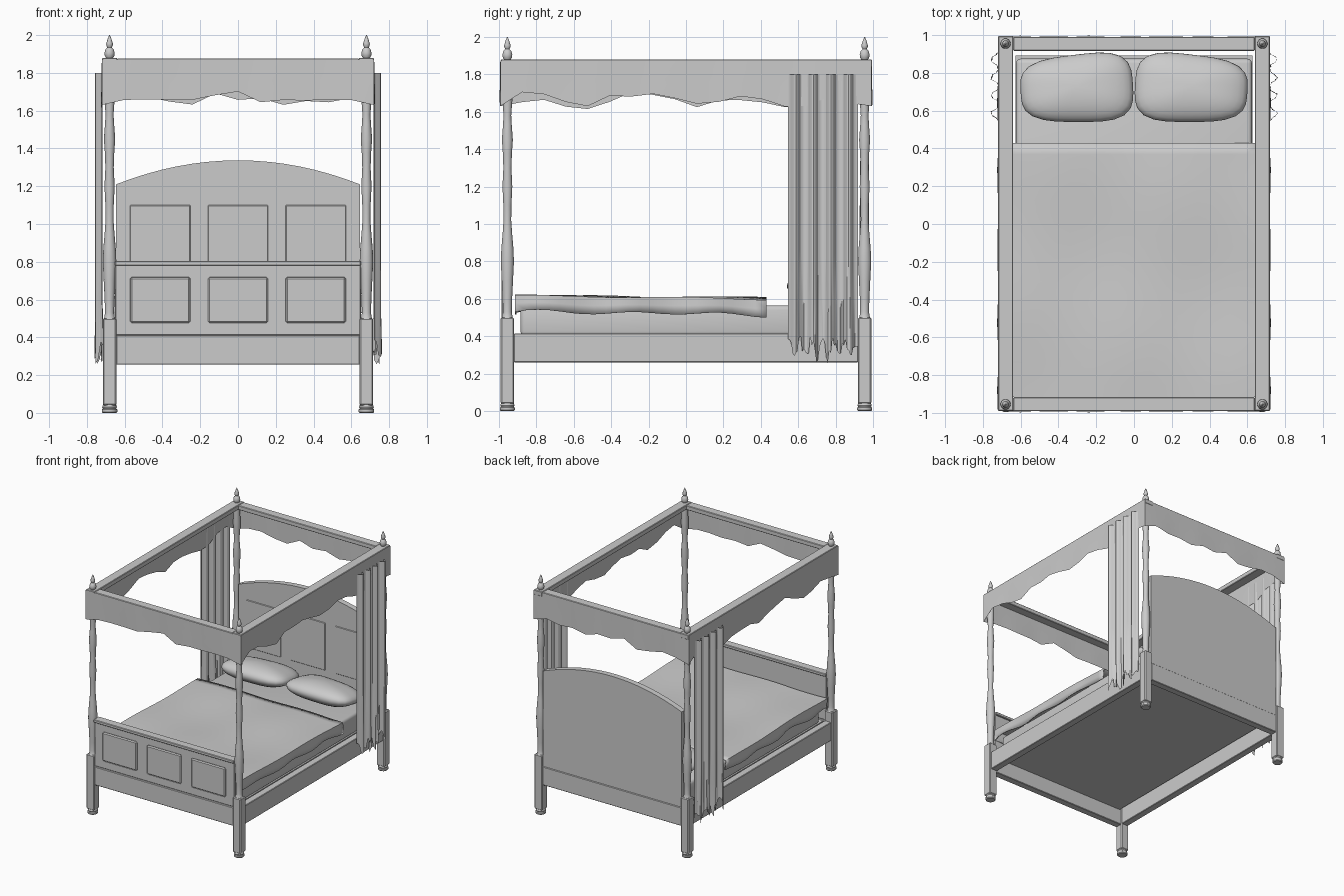
import bpy, bmesh, math, random
from mathutils import Matrix, Vector

if "Cube" in bpy.data.objects:
    bpy.data.objects.remove(bpy.data.objects["Cube"])
random.seed(4)

grey = bpy.data.materials.new("plain grey")
grey.diffuse_color = (0.6, 0.6, 0.6, 1)
grey.use_nodes = True
grey.node_tree.nodes["Principled BSDF"].inputs["Base Color"].default_value = grey.diffuse_color


def finish(name, bm, smooth=None):
    bmesh.ops.recalc_face_normals(bm, faces=bm.faces[:])
    me = bpy.data.meshes.new(name)
    bm.to_mesh(me)
    bm.free()
    me.materials.append(grey)
    ob = bpy.data.objects.new(name, me)
    bpy.context.collection.objects.link(ob)
    if smooth:
        bpy.ops.object.select_all(action='DESELECT')
        ob.select_set(True)
        bpy.context.view_layer.objects.active = ob
        bpy.ops.object.shade_smooth_by_angle(angle=math.radians(smooth))
    return ob


def box(name, x0, x1, y0, y1, z0, z1, bevel=0.004, segs=1):
    bm = bmesh.new()
    bmesh.ops.create_cube(bm, size=1)
    for v in bm.verts:
        v.co = ((x0 + x1) / 2 + v.co.x * (x1 - x0),
                (y0 + y1) / 2 + v.co.y * (y1 - y0),
                (z0 + z1) / 2 + v.co.z * (z1 - z0))
    if bevel:
        bmesh.ops.bevel(bm, geom=bm.edges[:], offset=bevel, segments=segs,
                        affect='EDGES', profile=0.5)
    return finish(name, bm, 40 if segs > 1 else None)


def lathe(name, cx, cy, profile, n=14):
    bm = bmesh.new()
    rings = [[bm.verts.new((cx + r * math.cos(2 * math.pi * i / n),
                            cy + r * math.sin(2 * math.pi * i / n), z))
              for i in range(n)] for r, z in profile]
    for a, b in zip(rings, rings[1:]):
        for i in range(n):
            j = (i + 1) % n
            bm.faces.new((a[i], a[j], b[j], b[i]))
    bm.faces.new(rings[0])
    bm.faces.new(rings[-1])
    return finish(name, bm, 35)


def sheet(name, rows, smooth=None):
    """Grid surface from rows of points."""
    bm = bmesh.new()
    g = [[bm.verts.new(p) for p in row] for row in rows]
    for a, b in zip(g, g[1:]):
        for i in range(len(a) - 1):
            bm.faces.new((a[i], a[i + 1], b[i + 1], b[i]))
    return finish(name, bm, smooth)


# Four posts: foot, square block, turned shaft, finial
foot = [(.036, 0), (.041, .006), (.041, .018), (.035, .022), (.039, .03), (.034, .045)]
shaft = [(.034, .49), (.028, .505), (.024, .53), (.026, .6), (.031, .7), (.036, .8),
         (.033, .87), (.026, .95), (.021, 1.02), (.022, 1.1), (.027, 1.2), (.022, 1.3),
         (.025, 1.38), (.030, 1.45), (.024, 1.53), (.021, 1.58), (.027, 1.66),
         (.028, 1.72), (.024, 1.86)]
finial = [(.016, 1.875), (.025, 1.89), (.027, 1.905), (.022, 1.925), (.012, 1.935),
          (.017, 1.945), (.018, 1.955), (.010, 1.98), (.002, 2.0)]
for sx in (-1, 1):
    for sy in (-1, 1):
        x, y = .68 * sx, .955 * sy
        lathe("post_foot", x, y, foot)
        box("post_block", x - .036, x + .036, y - .036, y + .036, .04, .5, .006)
        lathe("post_shaft", x, y, shaft)
        lathe("post_finial", x, y, finial)

# Canopy frame
for s in (-1, 1):
    box("canopy_side_rail", .68 * s - .04, .68 * s + .04, -.99, .995, 1.84, 1.88)
    box("canopy_end_rail", -.64, .64, .954 * s - .037, .954 * s + .037, 1.84, 1.877)


# Valance with ragged zigzag hem on all four sides
def valance(name, half, place):
    n = int(half * 18)
    hem = [1.66 + .018 * math.sin(i * 1.25) + random.uniform(-.032, .032) for i in range(n + 1)]
    hem[0] = hem[-1] = 1.63
    rows = []
    for k in range(4):
        t = k / 3
        rows.append([place(-half + 2 * half * i / n,
                           .004 * t * math.sin(i * 1.9) * (0 < i < n),
                           1.872 + (hem[i] - 1.872) * t) for i in range(n + 1)])
    sheet(name, rows, 30)


for s in (-1, 1):
    valance("side_valance", .993, lambda u, o, z: (s * (.721 + o), u, z))
    valance("end_valance", .721, lambda u, o, z: (u, s * (.993 + o), z))

# Bed rails, with the base set high between them
for s in (-1, 1):
    box("side_rail", .675 * s - .03, .675 * s + .03, -.92, .92, .26, .415)
    box("end_rail", -.645, .645, .955 * s - .03, .955 * s + .03, .255, .41)
box("bed_base", -.628, .628, -.925, .892, .385, .405, 0)

# Footboard with cap and raised panels
box("footboard", -.65, .65, -.975, -.935, .41, .785)
box("footboard_cap", -.65, .65, -.99, -.92, .78, .805)
for cx in (-.412, 0, .412):
    box("footboard_panel", cx - .16, cx + .16, -.986, -.97, .475, .72, .01)
    box("headboard_panel", cx - .16, cx + .16, .927, .95, .70, 1.10, .004)

# Arched headboard
bm = bmesh.new()
arch = [(-.645 + 1.29 * i / 16) for i in range(17)]
pts = [(-.645, .41)] + [(x, 1.337 - .127 * (x / .645) ** 2) for x in arch] + [(.645, .41)]
face = bm.faces.new([bm.verts.new((x, .931, z)) for x, z in pts])
ext = bmesh.ops.extrude_face_region(bm, geom=[face])
bmesh.ops.translate(bm, vec=(0, .047, 0),
                    verts=[v for v in ext["geom"] if isinstance(v, bmesh.types.BMVert)])
finish("headboard", bm, 30)

# Mattress
box("mattress", -.625, .625, -.885, .875, .40, .565, .025, 3)


# Blanket: gently uneven top with short wavy sides
def wave(x, y):
    return .005 * math.sin(7 * y + 2 * x) + .004 * math.sin(9 * x - 3 * y)


nx, ny, rows = 16, 22, []
for j in range(-2, ny + 1):
    y = -.915 + 1.345 * max(j, 0) / ny
    row = []
    for i in range(-2, nx + 3):
        x = -.675 + 1.35 * min(max(i, 0), nx) / nx
        drop = max(-i, i - nx, -j, 0)
        z = .614 - .012 * (y + .9) / 1.33 + wave(x, y)
        if drop:
            z -= .043 * drop - .004 * math.sin(13 * y + 8 * x) * drop
            out = .005 * drop * math.sin(15 * y + 11 * x)
            x += out if x > 0 else -out
        row.append((x, y, z))
    rows.append(row)
blanket = sheet("blanket", rows, 35)
mod = blanket.modifiers.new("thickness", 'SOLIDIFY')
mod.thickness = .008

# Pillows: squared-off cushions, front edge raised
for s in (-1, 1):
    bm = bmesh.new()
    bmesh.ops.create_uvsphere(bm, u_segments=32, v_segments=16, radius=1)
    for v in bm.verts:
        x, y, z = v.co
        r = math.hypot(x, y)
        if r > 1e-5:
            c, d = x / r, y / r
            k = (abs(c) ** 3.4 + abs(d) ** 3.4) ** (-1 / 3.4)
            x, y = c * k * r, d * k * r
        v.co = (x * .298, y * .18 * (1 - .1 * x * s), z * .085)
    bm.transform(Matrix.Translation(Vector((.303 * s, .718, .648)))
                 @ Matrix.Rotation(-.06 * s, 4, 'Z') @ Matrix.Rotation(-.15, 4, 'X'))
    finish("pillow", bm, 60)

# Pleated side curtains near the head end: round folds, ragged hem
n = 44
for s in (-1, 1):
    hem = [.33 + .045 * math.sin(i * .9 + 1) + random.uniform(-.03, .03) for i in range(n + 1)]
    rows = []
    for k in range(7):
        t = k / 6
        row = []
        for i in range(n + 1):
            y = .545 + .375 * i / n
            w = math.sin(2 * math.pi * (y - .561) / .095)
            x = .728 + (.029 * w ** .7 if w > 0 else .010 * w)
            if k == 6:
                x += random.uniform(-.008, .008)
            row.append((s * x, y, 1.8 + (hem[i] - 1.8) * t))
        rows.append(row)
    sheet("curtain", rows, 25)
